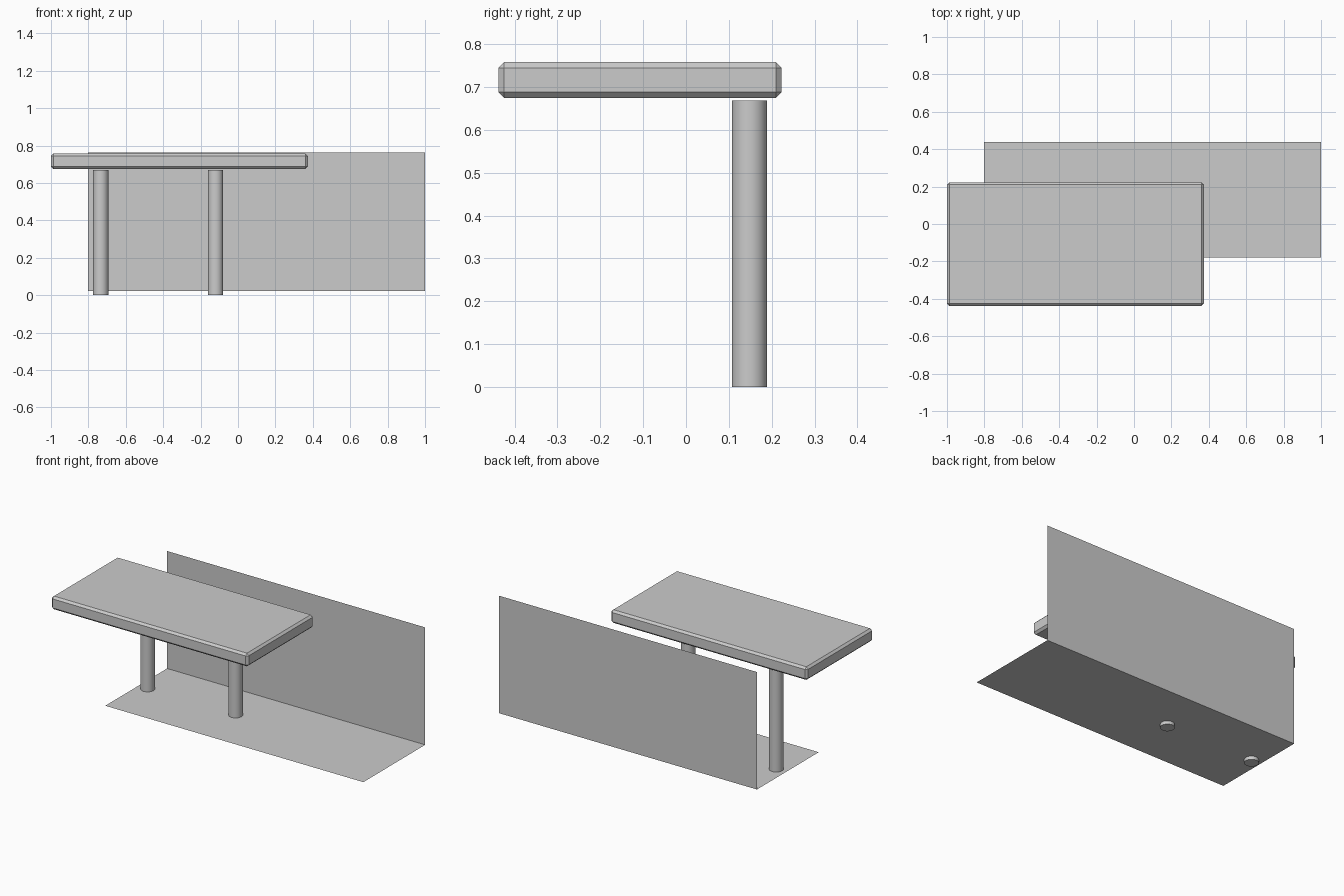
import bpy, bmesh
from mathutils import Matrix, Vector

if "Cube" in bpy.data.objects:
    bpy.data.objects.remove(bpy.data.objects["Cube"])


def make_object(name, bm):
    bmesh.ops.recalc_face_normals(bm, faces=bm.faces)
    mesh = bpy.data.meshes.new(name)
    bm.to_mesh(mesh)
    bm.free()
    obj = bpy.data.objects.new(name, mesh)
    bpy.context.collection.objects.link(obj)
    return obj


def box(name, lo, hi, chamfer):
    lo, hi = Vector(lo), Vector(hi)
    bm = bmesh.new()
    bmesh.ops.create_cube(bm, size=1, matrix=Matrix.Translation((lo + hi) / 2)
                          @ Matrix.Diagonal((*(hi - lo), 1)))
    obj = make_object(name, bm)
    mod = obj.modifiers.new("chamfer", 'BEVEL')
    mod.width = chamfer
    mod.segments = 1
    return obj


def leg(name, x, y, radius, height):
    bm = bmesh.new()
    bmesh.ops.create_cone(bm, cap_ends=True, segments=32, radius1=radius, radius2=radius,
                          depth=height, matrix=Matrix.Translation((x, y, height / 2)))
    obj = make_object(name, bm)
    for p in obj.data.polygons:
        p.use_smooth = len(p.vertices) == 4
    for e in obj.data.edges:
        a, b = (obj.data.vertices[i].co.z for i in e.vertices)
        e.use_edge_sharp = abs(a - b) < 1e-4
    return obj


# Chamfered table top
box("table_top", (-1, -0.438, 0.675), (0.373, 0.223, 0.758), 0.013)

# Two round legs under the back edge
for side, x in (("left", -0.734), ("right", -0.12)):
    leg(f"{side}_leg", x, 0.148, 0.041, 0.669)

# Thin floor sheet and back wall, an L profile swept along x
profile = [(-0.178, 0.021), (0.438, 0.021), (0.438, 0.762)]
bm = bmesh.new()
rows = [[bm.verts.new((x, y, z)) for y, z in profile] for x in (-0.802, 1)]
for i in range(len(profile) - 1):
    bm.faces.new((rows[0][i], rows[1][i], rows[1][i + 1], rows[0][i + 1]))
make_object("floor_and_back_wall", bm)
